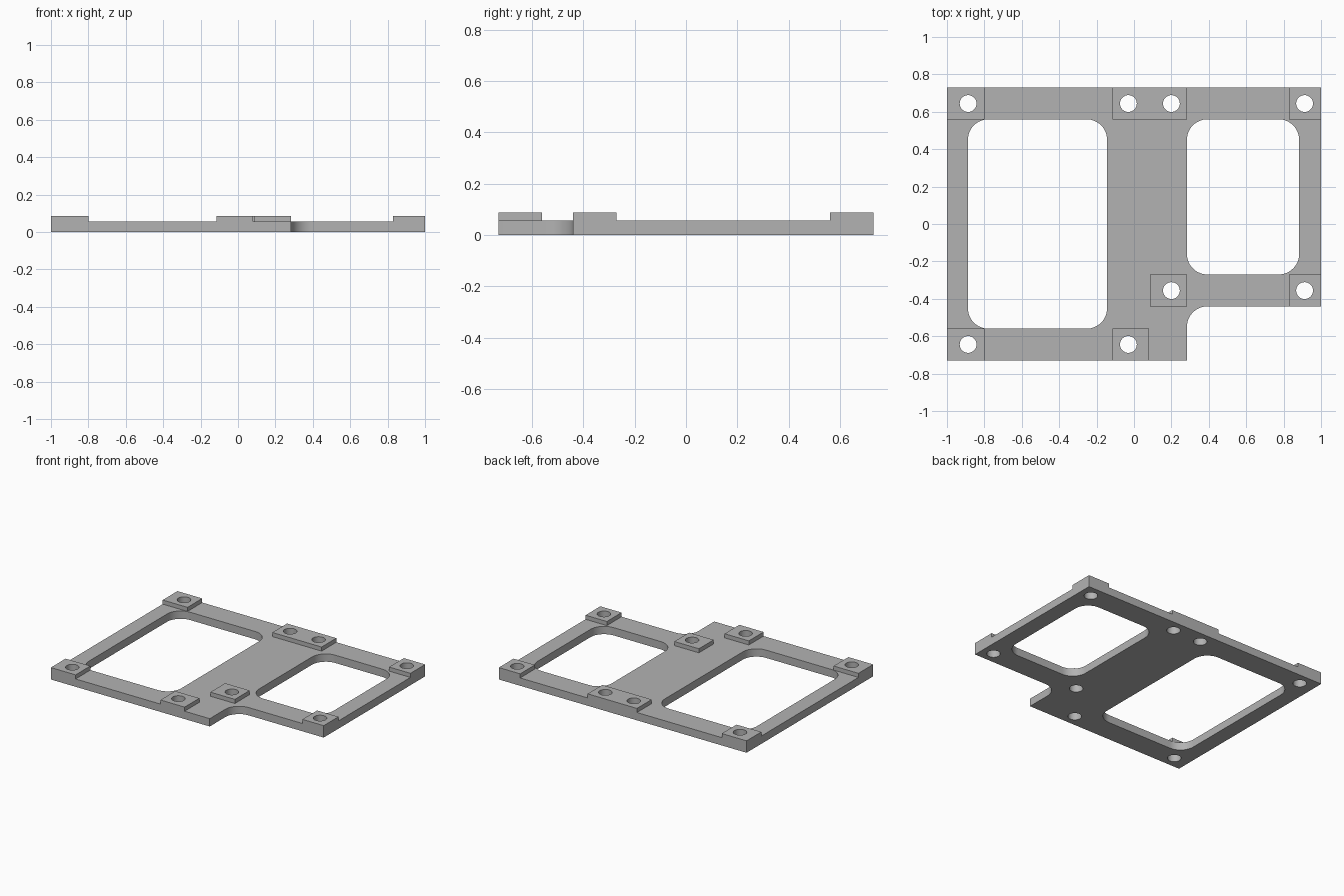
import bpy
from math import sin, cos, pi, radians

cube = bpy.data.objects.get("Cube")
if cube:
    bpy.data.objects.remove(cube)

PLATE_TOP, PAD_TOP = 0.057, 0.087
FILLET, HOLE = 0.11, 0.045

grey = bpy.data.materials.new("light grey")
grey.use_nodes = True
colour = (0.45, 0.45, 0.45, 1)
grey.diffuse_color = colour
grey.node_tree.nodes["Principled BSDF"].inputs["Base Color"].default_value = colour


def arc(cx, cy, r, start, sweep, steps):
    return [(cx + r * cos(start + sweep * i / steps),
             cy + r * sin(start + sweep * i / steps)) for i in range(steps + 1)]


def circle(x, y):
    return arc(x, y, HOLE, 0, 2 * pi, 32)[:-1]


def rectangle(x0, x1, y0, y1):
    return [(x0, y0), (x1, y0), (x1, y1), (x0, y1)]


def rounded(x0, x1, y0, y1):
    r = FILLET
    centres = [(x1 - r, y1 - r), (x0 + r, y1 - r), (x0 + r, y0 + r), (x1 - r, y0 + r)]
    return [p for i, (x, y) in enumerate(centres)
            for p in arc(x, y, r, i * pi / 2, pi / 2, 12)]


def extrude_outline(name, loops, z0, z1):
    """Fill the outer loop minus the inner loops and extrude it from z0 to z1."""
    curve = bpy.data.curves.new(name, "CURVE")
    curve.dimensions = "2D"
    curve.fill_mode = "BOTH"
    curve.extrude = (z1 - z0) / 2
    for loop in loops:
        spline = curve.splines.new("POLY")
        spline.points.add(len(loop) - 1)
        for point, (x, y) in zip(spline.points, loop):
            point.co = (x, y, 0, 1)
        spline.use_cyclic_u = True
    obj = bpy.data.objects.new(name, curve)
    bpy.context.collection.objects.link(obj)
    curve.materials.append(grey)
    obj.location.z = (z0 + z1) / 2
    bpy.ops.object.select_all(action="DESELECT")
    obj.select_set(True)
    bpy.context.view_layer.objects.active = obj
    bpy.ops.object.convert(target="MESH")
    bpy.ops.object.shade_smooth_by_angle(angle=radians(30))


# Raised mounting pads: bounds and hole centres
pads = {
    "back_right_pad": ((-1, -0.8, 0.56, 0.73), [(-0.887, 0.644)]),
    "back_middle_pad": ((-0.115, 0.283, 0.56, 0.73), [(-0.03, 0.644), (0.2, 0.644)]),
    "back_left_pad": ((0.828, 1, 0.56, 0.73), [(0.912, 0.644)]),
    "inner_pad": ((0.085, 0.283, -0.44, -0.27), [(0.2, -0.356)]),
    "front_left_pad": ((0.828, 1, -0.44, -0.27), [(0.912, -0.356)]),
    "front_right_pad": ((-1, -0.8, -0.73, -0.56), [(-0.887, -0.644)]),
    "front_middle_pad": ((-0.115, 0.08, -0.73, -0.56), [(-0.03, -0.644)]),
}
for name, (bounds, holes) in pads.items():
    extrude_outline(name, [rectangle(*bounds)] + [circle(*h) for h in holes],
                    PLATE_TOP, PAD_TOP)

# Base plate with a filleted step, two windows and all the screw holes
outline = [(-1, 0.73), (-1, -0.73), (0.283, -0.73)]
outline += arc(0.283 + FILLET, -0.44 - FILLET, FILLET, pi, -pi / 2, 12)
outline += [(1, -0.44), (1, 0.73)]
windows = [rounded(-0.888, -0.144, -0.56, 0.56), rounded(0.283, 0.883, -0.27, 0.56)]
screw_holes = [circle(*h) for _, holes in pads.values() for h in holes]
extrude_outline("base_plate", [outline] + windows + screw_holes, 0, PLATE_TOP)
